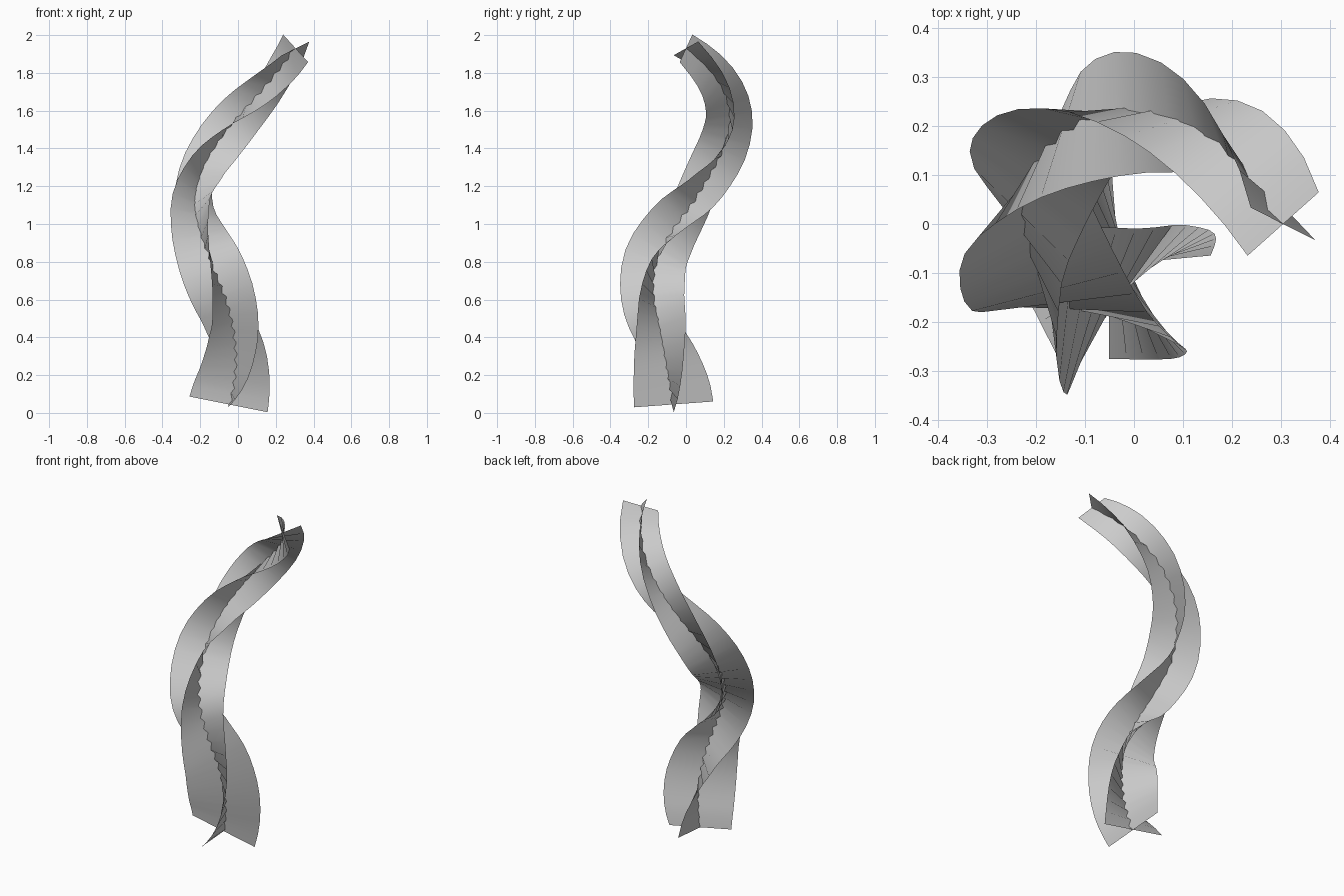
import bpy, bmesh, math
from mathutils import Vector, Matrix

if "Cube" in bpy.data.objects:
    bpy.data.objects.remove(bpy.data.objects["Cube"])

SEGMENTS = 32
TWIST = math.radians(231)
WIDE, NARROW = 0.211, 0.104      # half widths at the foot and the tip

# Spine of the twisted column
path = [Vector(p) for p in (
    (-.05, -.066, .045), (-.02, -.10, .25), (-.035, -.14, .45),
    (-.08, -.175, .62), (-.15, -.165, .80), (-.205, -.085, .96),
    (-.23, .03, 1.12), (-.19, .13, 1.28), (-.11, .20, 1.42),
    (0, .228, 1.56), (.12, .20, 1.69), (.22, .125, 1.81), (.305, 0, 1.93))]
# Extra end points that set the end directions
path = [Vector((-.10, -.07, -.15))] + path + [Vector((.345, -.15, 2.05))]


def spine(i, u):
    """Point and direction on a smooth curve through the path points."""
    a, b, c, d = path[i:i + 4]
    k1, k2, k3 = c - a, 2*a - 5*b + 4*c - d, 3*b - a - 3*c + d
    return (b + 0.5*(k1*u + k2*u*u + k3*u**3),
            (k1 + 2*k2*u + 3*k3*u*u).normalized())


# Dense samples, then pick evenly by height
dense = [spine(i, j / 40) for i in range(len(path) - 3) for j in range(40)]
dense.append(spine(len(path) - 4, 1.0))
z0, z1 = path[1].z, path[-2].z
stations = []
for s in range(SEGMENTS + 1):
    t = s / SEGMENTS
    z = z0 + (z1 - z0) * t
    stations.append((t, *min(dense, key=lambda q: abs(q[0].z - z))))


def ribbon(name, start):
    """Flat strip, one face wide, twisting and tapering along the spine."""
    bm = bmesh.new()
    prev = None
    for t, p, tangent in stations:
        ang = start + TWIST * t
        tilt = Vector((0, 0, 1)).rotation_difference(tangent)
        arm = tilt @ Vector((math.cos(ang), math.sin(ang), 0))
        arm *= WIDE + (NARROW - WIDE) * t
        row = (bm.verts.new(p + arm), bm.verts.new(p - arm))
        if prev:
            bm.faces.new((prev[0], row[0], row[1], prev[1]))
        prev = row
    me = bpy.data.meshes.new(name)
    bm.to_mesh(me)
    bm.free()
    me.shade_smooth()
    ob = bpy.data.objects.new(name, me)
    bpy.context.collection.objects.link(ob)


# Two crossed ribbons form the plus-shaped section
ribbon("ribbon_across", 0)
ribbon("ribbon_along", math.pi / 2)
